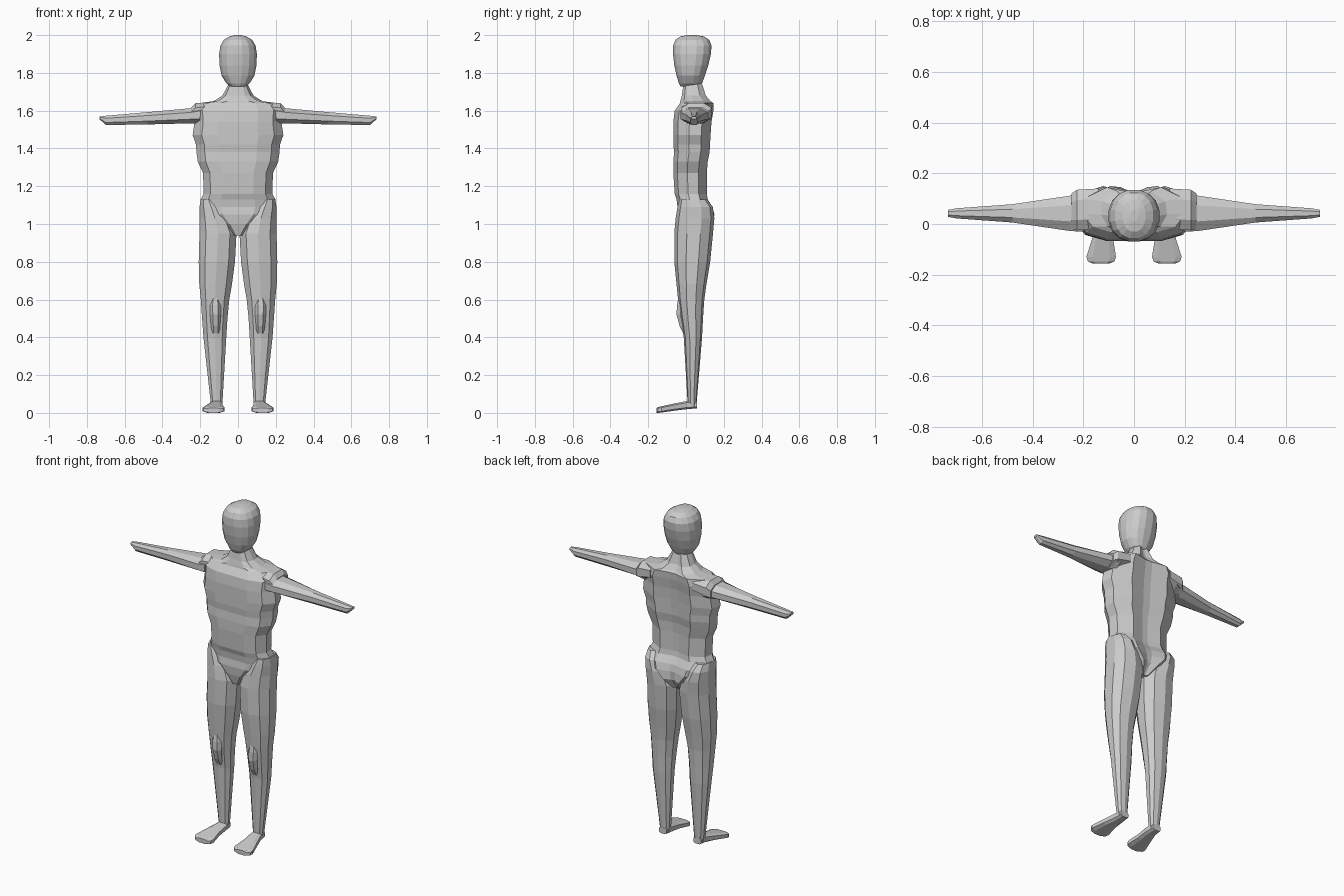
import bpy
import math

AXES = {'z': lambda s, a, b: (a, b, s),
        'x': lambda s, a, b: (s, a, b),
        'y': lambda s, a, b: (a, s, b)}


def oval(n, power=1.0):
    """Rounded n-sided section in the unit square."""
    pts = []
    for i in range(n):
        t = 2 * math.pi * (i + 0.5) / n
        c, s = math.cos(t), math.sin(t)
        pts.append((math.copysign(abs(c) ** power, c), math.copysign(abs(s) ** power, s)))
    mu, mv = max(p[0] for p in pts), max(p[1] for p in pts)
    return [(0.5 + 0.5 * u / mu, 0.5 + 0.5 * v / mv) for u, v in pts]


def loft(name, axis, rings, section, mirror=False):
    """Skin through rings of (position, a min, a max, b min, b max)."""
    n = len(section)
    verts = [AXES[axis](s, a0 + u * (a1 - a0), b0 + v * (b1 - b0))
             for s, a0, a1, b0, b1 in rings for u, v in section]
    faces = [(r * n + i, r * n + (i + 1) % n, (r + 1) * n + (i + 1) % n, (r + 1) * n + i)
             for r in range(len(rings) - 1) for i in range(n)]
    last = (len(rings) - 1) * n
    faces += [tuple(reversed(range(n))), tuple(range(last, last + n))]
    import bmesh
    mesh = bpy.data.meshes.new(name)
    mesh.from_pydata(verts, [], faces)
    bm = bmesh.new()
    bm.from_mesh(mesh)
    bmesh.ops.recalc_face_normals(bm, faces=bm.faces)
    bm.to_mesh(mesh)
    bm.free()
    ob = bpy.data.objects.new(name, mesh)
    bpy.context.collection.objects.link(ob)
    if mirror:
        ob.modifiers.new("mirror", 'MIRROR')
    return ob


# Torso section: flat chest, rounded flanks, groove along the spine
half = [(0, 0), (0.45, 0.0), (0.8, 0.12), (1, 0.42), (0.95, 0.75), (0.52, 1.0), (0.1, 0.9)]
body = half + [(-u, v) for u, v in reversed(half[1:])]
body = [(0.5 + u / 2, v) for u, v in body]

# Torso with waist, hips and neck
torso = [(0.94, 0.03, -0.03, 0.10),
         (1.00, 0.10, -0.045, 0.145),
         (1.05, 0.18, -0.05, 0.15),
         (1.09, 0.20, -0.045, 0.14),
         (1.13, 0.198, -0.05, 0.115),
         (1.16, 0.182, -0.06, 0.11),
         (1.27, 0.185, -0.067, 0.11),
         (1.33, 0.213, -0.067, 0.115),
         (1.38, 0.22, -0.063, 0.125),
         (1.42, 0.222, -0.067, 0.127),
         (1.47, 0.24, -0.067, 0.13),
         (1.54, 0.23, -0.067, 0.135),
         (1.60, 0.235, -0.06, 0.145),
         (1.64, 0.205, -0.032, 0.145),
         (1.65, 0.13, -0.03, 0.13),
         (1.68, 0.082, -0.022, 0.105),
         (1.75, 0.045, -0.012, 0.082)]
loft("torso", 'z', [(z, -w, w, f, b) for z, w, f, b in torso], body)

# Squared shoulder caps
loft("shoulder", 'x', [(0.14, -0.02, 0.14, 1.56, 1.645),
                       (0.225, -0.025, 0.135, 1.54, 1.64),
                       (0.247, -0.02, 0.12, 1.535, 1.617)], oval(8, 0.8), True)

# Head, narrowing to the chin
head = [(1.727, 0.04, -0.028, 0.07),
        (1.745, 0.062, -0.038, 0.085),
        (1.785, 0.087, -0.05, 0.10),
        (1.84, 0.098, -0.062, 0.118),
        (1.90, 0.10, -0.069, 0.132),
        (1.945, 0.093, -0.068, 0.135),
        (1.975, 0.075, -0.056, 0.123),
        (1.993, 0.045, -0.03, 0.095),
        (2.0, 0.015, 0.01, 0.055)]
loft("head", 'z', [(z, -w, w, f, b) for z, w, f, b in head], oval(16, 0.9))

# Arms tapering to a blunt hand
loft("arm", 'x', [(0.20, -0.03, 0.13, 1.53, 1.625),
                  (0.25, -0.028, 0.112, 1.533, 1.613),
                  (0.48, 0.006, 0.078, 1.527, 1.592),
                  (0.70, 0.022, 0.062, 1.524, 1.573),
                  (0.733, 0.028, 0.056, 1.555, 1.569)], oval(8, 0.9), True)

# Legs from hip to ankle
loft("leg", 'z', [(1.13, 0.115, 0.197, -0.035, 0.112),
                  (1.09, 0.08, 0.204, -0.045, 0.142),
                  (1.03, 0.04, 0.203, -0.055, 0.15),
                  (0.95, 0.008, 0.204, -0.062, 0.143),
                  (0.80, 0.016, 0.208, -0.062, 0.128),
                  (0.68, 0.032, 0.205, -0.05, 0.108),
                  (0.60, 0.046, 0.197, -0.042, 0.097),
                  (0.50, 0.056, 0.19, -0.028, 0.09),
                  (0.40, 0.062, 0.183, -0.012, 0.085),
                  (0.06, 0.082, 0.145, 0.008, 0.057),
                  (0.03, 0.085, 0.142, 0.015, 0.057)], oval(10, 0.9), True)

# Knee caps
loft("knee_cap", 'z', [(0.61, 0.10, 0.14, -0.040, 0.03),
                       (0.57, 0.09, 0.15, -0.048, 0.03),
                       (0.52, 0.09, 0.148, -0.050, 0.03),
                       (0.46, 0.095, 0.143, -0.034, 0.03),
                       (0.42, 0.095, 0.143, -0.014, 0.03)], oval(8, 0.8), True)

# Feet: thin wedges widening to the toes
loft("foot", 'y', [(0.057, 0.088, 0.14, 0.024, 0.06),
                   (0.008, 0.082, 0.145, 0.02, 0.064),
                   (-0.06, 0.082, 0.166, 0.012, 0.05),
                   (-0.13, 0.071, 0.188, 0.002, 0.035),
                   (-0.148, 0.077, 0.182, 0.0, 0.031),
                   (-0.155, 0.095, 0.165, 0.0, 0.027)], oval(8, 0.6), True)
